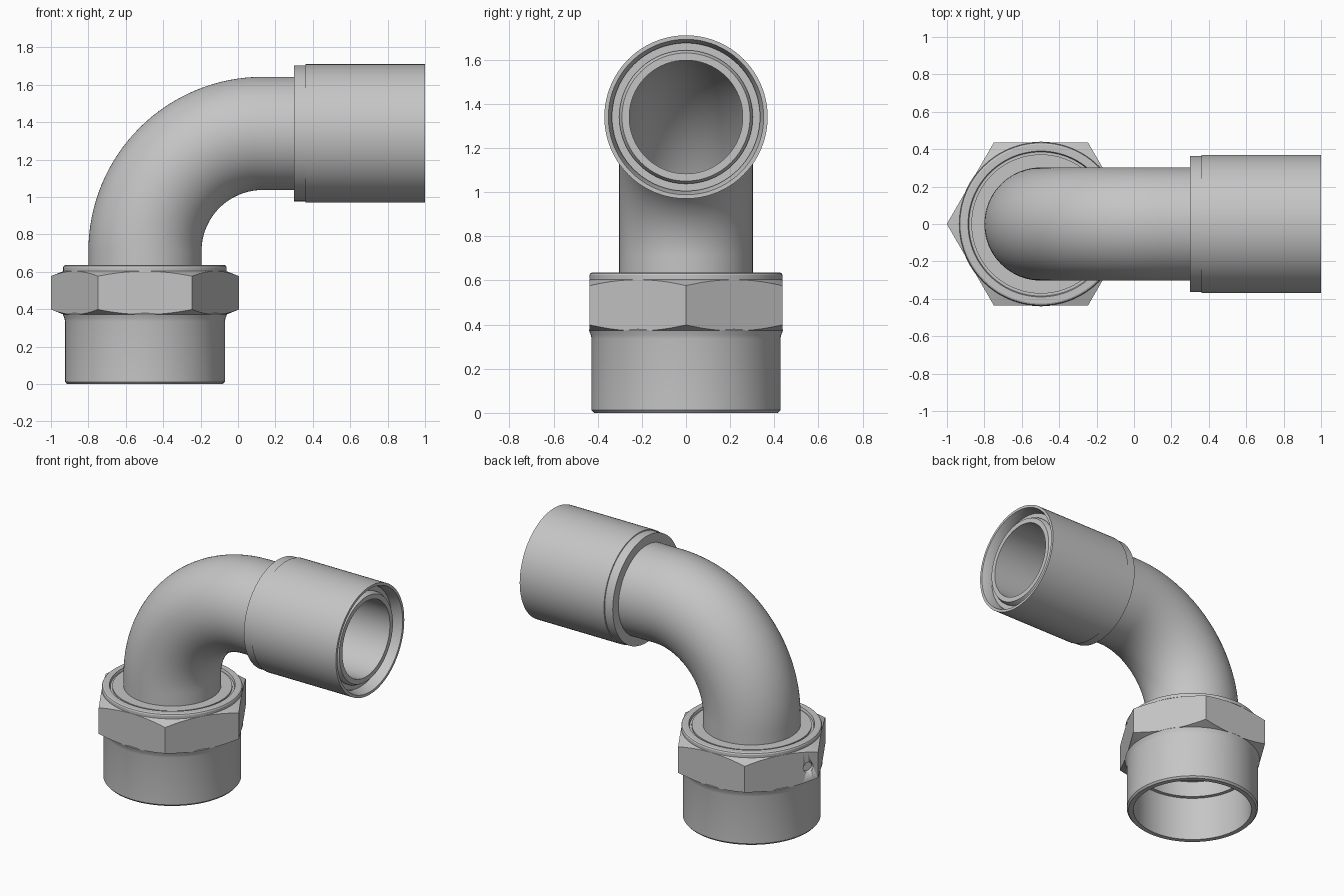
import bpy, bmesh, math
from mathutils import Vector, Matrix

if "Cube" in bpy.data.objects:
    bpy.data.objects.remove(bpy.data.objects["Cube"])

AX, CZ = -0.4975, 1.34          # vertical axis x, horizontal axis z
PIPE, BORE = 0.3025, 0.257      # pipe radii
BEND = 0.63                     # bend centreline radius
SEG = 96

metal = bpy.data.materials.new("grey metal")
metal.diffuse_color = (0.56, 0.56, 0.56, 1)
metal.use_nodes = True
metal.node_tree.nodes["Principled BSDF"].inputs["Base Color"].default_value = metal.diffuse_color


def finish(name, bm, angle=25):
    bmesh.ops.recalc_face_normals(bm, faces=bm.faces)
    me = bpy.data.meshes.new(name)
    bm.to_mesh(me)
    bm.free()
    ob = bpy.data.objects.new(name, me)
    bpy.context.collection.objects.link(ob)
    me.materials.append(metal)
    bpy.ops.object.select_all(action='DESELECT')
    ob.select_set(True)
    bpy.context.view_layer.objects.active = ob
    bpy.ops.object.shade_smooth_by_angle(angle=math.radians(angle))
    return ob


def loft(name, rings, angle=25):
    """Bridge a closed sequence of equally sized point rings."""
    bm = bmesh.new()
    loops = [[bm.verts.new(p) for p in r] for r in rings]
    for a, b in zip(loops, loops[1:] + loops[:1]):
        for i in range(len(a)):
            j = (i + 1) % len(a)
            bm.faces.new((a[i], a[j], b[j], b[i]))
    return finish(name, bm, angle)


def ring(centre, tilt, radius):
    """Circle whose axis leans from +z towards +x by tilt."""
    m = Matrix.Translation(centre) @ Matrix.Rotation(tilt, 4, 'Y')
    return [m @ Vector((radius * math.cos(t), radius * math.sin(t), 0))
            for t in (2 * math.pi * i / SEG for i in range(SEG))]


def upright(r, z):
    return ring((AX, 0, z), 0, r)


def level(r, x):
    return ring((x, 0, CZ), math.pi / 2, r)


# bent pipe: outer skin out, inner bore back
cx, cz = AX + BEND, CZ - BEND
bend = [(cx - BEND * math.cos(t), cz + BEND * math.sin(t), t)
        for t in (math.pi / 2 * i / 32 for i in range(33))]
path = [(AX, 0.42, 0)] + bend
outer = [ring((x, 0, z), t, PIPE) for x, z, t in path]
inner = [ring((x, 0, z), t, BORE) for x, z, t in path]
tip = [level(PIPE, 0.945), level(0.29, 0.97), level(BORE, 0.97)]
loft("bent_pipe", outer + tip + inner[::-1])

# socket sleeve around the level end
sleeve = [(0.298, 0.30), (0.364, 0.30), (0.364, 0.36), (0.37, 0.362), (0.37, 1.0),
          (0.352, 1.0), (0.335, 0.95), (0.335, 0.93), (0.298, 0.93)]
loft("socket_sleeve", [level(r, x) for r, x in sleeve])

# threaded end body with open bore, flared neck and top collar
body = [(0.385, 0.0), (0.417, 0.0), (0.4275, 0.012), (0.4275, 0.335), (0.431, 0.352),
        (0.44, 0.375), (0.425, 0.39), (0.425, 0.60), (0.437, 0.605), (0.437, 0.624),
        (0.433, 0.632), (0.425, 0.636), (0.39, 0.636), (0.385, 0.62), (0.372, 0.62),
        (0.372, 0.63), (0.30, 0.63), (0.257, 0.63), (0.257, 0.42), (0.36, 0.42),
        (0.36, 0.31), (0.385, 0.31)]
loft("end_body", [upright(r, z) for r, z in body])

# hexagon nut section with conical chamfers at the corners
FLAT = 0.436


def hex_ring(z, sign, keep=1.0):
    pts = []
    for i in range(SEG):
        t = 2 * math.pi * i / SEG
        off = (t % (math.pi / 3)) - math.pi / 6
        r = FLAT / math.cos(off)
        pts.append(Vector((AX + r * math.cos(t), r * math.sin(t),
                           z + sign * 0.4 * (r - FLAT + 0.004))))
    return pts


nut = loft("hex_nut", [upright(0.41, 0.37), upright(FLAT - 0.004, 0.37),
                       hex_ring(0.37, 1), hex_ring(0.605, -1),
                       upright(FLAT - 0.004, 0.605), upright(0.41, 0.605)], 15)

# small round dimple in one hexagon face
n = Vector((math.cos(math.radians(150)), math.sin(math.radians(150)), 0))
side = Vector((-n.y, n.x, 0))
pos = Vector((AX, 0, 0.485)) + n * FLAT + side * 0.183
bm = bmesh.new()
bmesh.ops.create_cone(bm, cap_ends=True, segments=24, radius1=0.034, radius2=0.034, depth=0.05,
                      matrix=Matrix.Translation(pos) @ n.to_track_quat('Z', 'Y').to_matrix().to_4x4())
cutter = finish("dimple_cutter", bm)
cutter.hide_render = True
cut = nut.modifiers.new("dimple", 'BOOLEAN')
cut.operation, cut.object, cut.solver = 'DIFFERENCE', cutter, 'EXACT'
bpy.context.view_layer.objects.active = nut
bpy.ops.object.modifier_apply(modifier=cut.name)
bpy.data.objects.remove(cutter)
